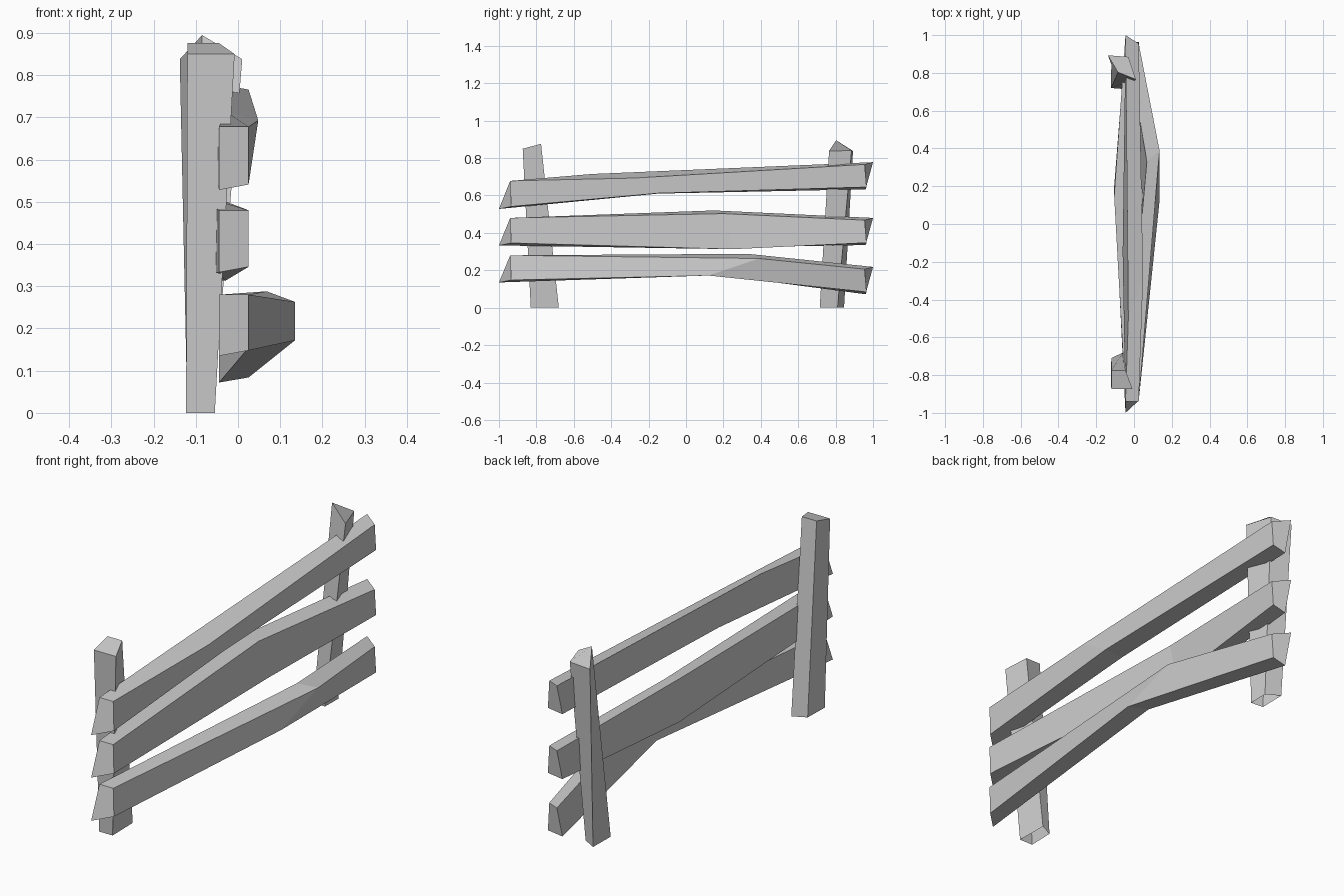
import bpy, bmesh

cube = bpy.data.objects.get("Cube")
if cube:
    bpy.data.objects.remove(cube, do_unlink=True)

wood = bpy.data.materials.new("weathered grey wood")
wood.use_nodes = True
grey = (0.6, 0.6, 0.6, 1)
wood.diffuse_color = grey
wood.node_tree.nodes["Principled BSDF"].inputs["Base Color"].default_value = grey


def loft(name, loops, cap_start=True):
    """Skin a row of four-cornered loops into a flat-faced beam."""
    bm = bmesh.new()
    rings = [[bm.verts.new(p) for p in loop] for loop in loops]
    for a, b in zip(rings, rings[1:]):
        for i in range(4):
            j = (i + 1) % 4
            bm.faces.new((a[i], a[j], b[j], b[i]))
    if cap_start:
        bm.faces.new(rings[0][::-1])
    bm.faces.new(rings[-1])
    bmesh.ops.recalc_face_normals(bm, faces=bm.faces)
    mesh = bpy.data.meshes.new(name)
    bm.to_mesh(mesh)
    bm.free()
    mesh.materials.append(wood)
    obj = bpy.data.objects.new(name, mesh)
    bpy.context.collection.objects.link(obj)
    return obj


def rail(name, front, back, bend):
    """Rail with slanted sawn ends; front and back give (bottom, top) heights."""
    xi, xo = -0.045, 0.025
    low, high = front
    start = [(xi, -1, low), (xo, -0.935, low + 0.013),
             (xo, -0.94, high), (xi, -0.94, high)]
    low, high = back
    end = [(xi, 0.96, low), (xo, 0.965, low + 0.012),
           (xo, 0.955, high - 0.012), (xi, 1, high)]
    return loft(name, [start, bend, end])


# Rails: corners of each bend run bottom inner, bottom outer, top outer, top inner
rail("top_rail", (0.528, 0.678), (0.633, 0.778),
     [(-0.06, -0.15, 0.61), (0.035, -0.15, 0.612),
      (0.048, -0.28, 0.693), (-0.03, -0.5, 0.715)])
rail("middle_rail", (0.333, 0.48), (0.335, 0.48),
     [(-0.105, 0.2, 0.322), (-0.03, 0.25, 0.313),
      (-0.035, 0.2, 0.503), (-0.105, 0.15, 0.52)])
rail("bottom_rail", (0.135, 0.28), (0.072, 0.218),
     [(0.045, 0.15, 0.178), (0.135, 0.12, 0.172),
      (0.135, 0.39, 0.263), (0.068, 0.33, 0.288)])

# Posts: leaning and tapering, open underneath
loft("front_post", [
    [(-0.123, -0.83, 0), (-0.055, -0.83, 0), (-0.058, -0.68, 0), (-0.12, -0.71, 0)],
    [(-0.12, -0.873, 0.85), (-0.008, -0.873, 0.85),
     (-0.045, -0.775, 0.876), (-0.12, -0.775, 0.876)]], cap_start=False)
back_post = loft("back_post", [
    [(-0.122, 0.72, 0), (-0.06, 0.715, 0), (-0.058, 0.81, 0), (-0.12, 0.845, 0)],
    [(-0.085, 0.803, 0.895), (0.01, 0.765, 0.838),
     (-0.03, 0.885, 0.84), (-0.138, 0.893, 0.838)]], cap_start=False)
